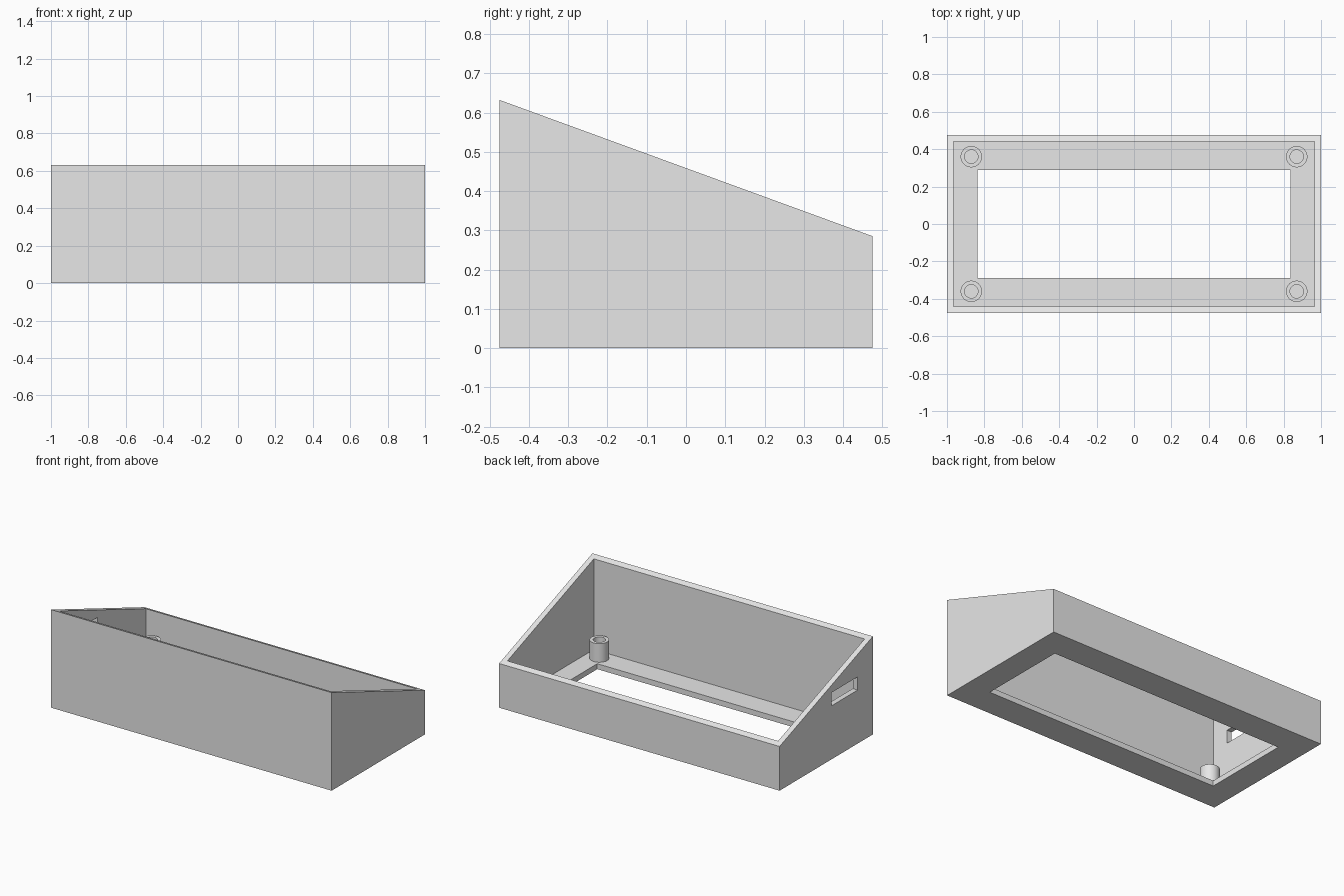
import bpy, bmesh, math
from mathutils import Matrix

if "Cube" in bpy.data.objects:
    bpy.data.objects.remove(bpy.data.objects["Cube"], do_unlink=True)

# Overall dimensions
HALF_X, HALF_Y = 1.0, 0.475
FRONT_H, BACK_H = 0.632, 0.285
WALL = 0.035
POST_H = 0.12

grey = bpy.data.materials.new("light_grey")
grey.use_nodes = True
grey.diffuse_color = (0.8, 0.8, 0.8, 1)
grey.node_tree.nodes["Principled BSDF"].inputs["Base Color"].default_value = (0.8, 0.8, 0.8, 1)


def make_object(name, bm):
    bmesh.ops.recalc_face_normals(bm, faces=bm.faces[:])
    mesh = bpy.data.meshes.new(name)
    bm.to_mesh(mesh)
    bm.free()
    mesh.materials.append(grey)
    obj = bpy.data.objects.new(name, mesh)
    bpy.context.collection.objects.link(obj)
    return obj


def side_prism(name, profile, x0, x1):
    """Extrude a (y, z) side profile along x."""
    bm = bmesh.new()
    face = bm.faces.new([bm.verts.new((x0, y, z)) for y, z in profile])
    ext = bmesh.ops.extrude_face_region(bm, geom=[face])
    verts = [v for v in ext["geom"] if isinstance(v, bmesh.types.BMVert)]
    bmesh.ops.translate(bm, verts=verts, vec=(x1 - x0, 0, 0))
    return make_object(name, bm)


def rect(y0, y1, z0, z1):
    return [(y0, z0), (y1, z0), (y1, z1), (y0, z1)]


def cut(target, cutter):
    cutter.hide_render = True
    mod = target.modifiers.new("cut", 'BOOLEAN')
    mod.operation = 'DIFFERENCE'
    mod.solver = 'EXACT'
    mod.object = cutter
    bpy.context.view_layer.objects.active = target
    bpy.ops.object.modifier_apply(modifier=mod.name)
    bpy.data.objects.remove(cutter, do_unlink=True)


# Wedge-shaped case, hollowed out and open along the sloping top
case = side_prism("case_shell", [(-HALF_Y, 0), (HALF_Y, 0), (HALF_Y, BACK_H), (-HALF_Y, FRONT_H)],
                  -HALF_X, HALF_X)
inner_x, inner_y = HALF_X - WALL, HALF_Y - WALL
cut(case, side_prism("cavity_cutter", rect(-inner_y, inner_y, WALL, 1), -inner_x, inner_x))

# Large rectangular window in the floor
cut(case, side_prism("floor_window_cutter", rect(-0.29, 0.29, -0.1, 0.1), -0.836, 0.836))

# Cable slot through the right wall
cut(case, side_prism("cable_slot_cutter", rect(-0.32, -0.055, 0.345, 0.43), -1.1, -0.9))


# Hollow screw posts in the four floor corners
def screw_post(name, x, y, outer=0.057, inner=0.036, sides=48):
    bm = bmesh.new()
    ring = [(outer, 0), (outer, POST_H), (inner, POST_H), (inner, 0)]
    verts = [bm.verts.new((r, 0, z)) for r, z in ring]
    edges = [bm.edges.new((verts[i], verts[(i + 1) % 4])) for i in range(4)]
    bmesh.ops.spin(bm, geom=verts + edges, cent=(0, 0, 0), axis=(0, 0, 1),
                   angle=math.tau, steps=sides, use_merge=True)
    bmesh.ops.remove_doubles(bm, verts=bm.verts[:], dist=0.0001)
    bmesh.ops.transform(bm, matrix=Matrix.Translation((x, y, WALL)), verts=bm.verts[:])
    post = make_object(name, bm)
    bpy.ops.object.select_all(action='DESELECT')
    post.select_set(True)
    bpy.context.view_layer.objects.active = post
    bpy.ops.object.shade_smooth_by_angle(angle=math.radians(30))


for end, sy in (("front", -1), ("back", 1)):
    for side, sx in (("right", -1), ("left", 1)):
        screw_post(f"screw_post_{end}_{side}", sx * 0.87, sy * 0.36)
